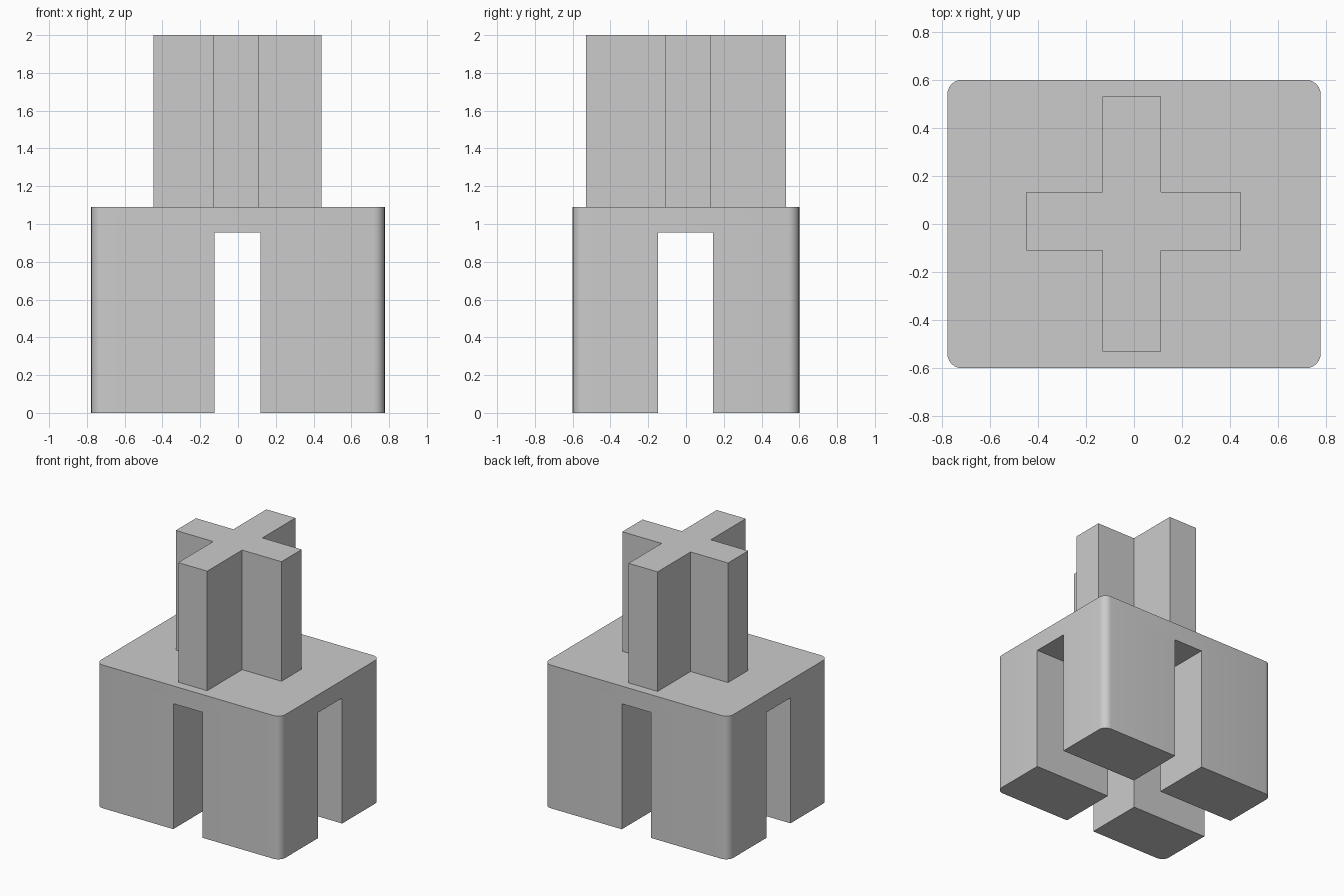
import bpy
import bmesh
from mathutils import Vector

if "Cube" in bpy.data.objects:
    bpy.data.objects.remove(bpy.data.objects["Cube"], do_unlink=True)

grey = bpy.data.materials.new("light grey")
grey.use_nodes = True
grey.diffuse_color = (0.6, 0.6, 0.6, 1)
grey.node_tree.nodes["Principled BSDF"].inputs["Base Color"].default_value = (0.6, 0.6, 0.6, 1)


def add_object(name, bm):
    bmesh.ops.recalc_face_normals(bm, faces=bm.faces[:])
    mesh = bpy.data.meshes.new(name)
    bm.to_mesh(mesh)
    bm.free()
    mesh.materials.append(grey)
    obj = bpy.data.objects.new(name, mesh)
    bpy.context.collection.objects.link(obj)
    return obj


def prism(name, outline, bottom, top, radius=0):
    """Extrude an outline upwards, optionally rounding its upright edges."""
    bm = bmesh.new()
    base = bm.faces.new([bm.verts.new((x, y, bottom)) for x, y in outline])
    grown = bmesh.ops.extrude_face_region(bm, geom=[base])["geom"]
    lifted = [v for v in grown if isinstance(v, bmesh.types.BMVert)]
    bmesh.ops.translate(bm, vec=Vector((0, 0, top - bottom)), verts=lifted)
    if radius:
        upright = [e for e in bm.edges if abs(e.verts[0].co.z - e.verts[1].co.z) > 0.01]
        bmesh.ops.bevel(bm, geom=upright, offset=radius, segments=6,
                        profile=0.5, affect='EDGES')
    return add_object(name, bm)


def rectangle(x0, x1, y0, y1):
    return [(x0, y0), (x1, y0), (x1, y1), (x0, y1)]


def cross(x0, x1, y0, y1, inner):
    """Plus-shaped outline; inner holds the sides of the two bars."""
    a0, a1, b0, b1 = inner
    return [(a0, y0), (a1, y0), (a1, b0), (x1, b0), (x1, b1), (a1, b1),
            (a1, y1), (a0, y1), (a0, b1), (x0, b1), (x0, b0), (a0, b0)]


# Rounded block, split into four legs by crossing slots
deck = 1.09
body = prism("four_legged_base", rectangle(-0.777, 0.777, -0.6, 0.6), 0, deck, 0.06)
cutter = prism("slot_cutter", cross(-1, 1, -1, 1, (-0.125, 0.12, -0.147, 0.143)), -0.2, 0.955)
cutter.hide_render = True

cut = body.modifiers.new("slots", 'BOOLEAN')
cut.operation = 'DIFFERENCE'
cut.solver = 'EXACT'
cut.object = cutter
bpy.context.view_layer.objects.active = body
body.select_set(True)
bpy.ops.object.modifier_apply(modifier=cut.name)
bpy.data.objects.remove(cutter, do_unlink=True)

bpy.ops.object.select_all(action='DESELECT')
body.select_set(True)
bpy.ops.object.shade_smooth_by_angle(angle=0.6)

# Upright cross post on top
prism("cross_post", cross(-0.447, 0.443, -0.53, 0.53, (-0.132, 0.112, -0.11, 0.133)), deck, 2)
